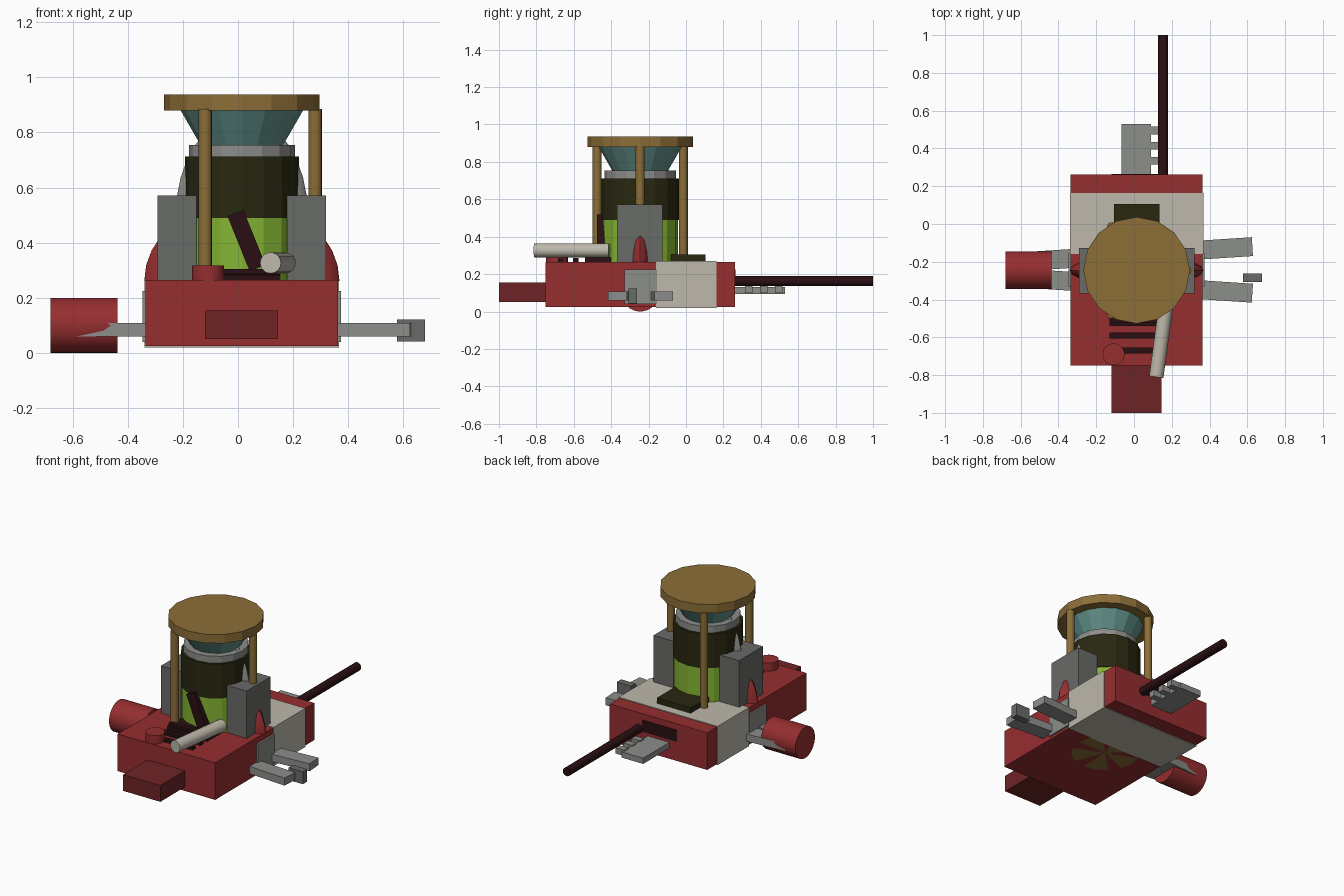
import bpy, bmesh, math
from mathutils import Vector, Matrix

cube = bpy.data.objects.get("Cube")
if cube:
    bpy.data.objects.remove(cube, do_unlink=True)


def material(name, hex_code):
    rgb = [int(hex_code[i:i + 2], 16) / 255 for i in (0, 2, 4)]
    lin = [c / 12.92 if c < 0.04 else ((c + 0.055) / 1.055) ** 2.4 for c in rgb]
    m = bpy.data.materials.new(name)
    m.use_nodes = True
    m.diffuse_color = (*lin, 1)
    m.node_tree.nodes["Principled BSDF"].inputs["Base Color"].default_value = (*lin, 1)
    return m


RED = material("red", "962E30")
DARK_RED = material("dark red", "6E2426")
WHITE = material("warm white", "BDB8AB")
GOLD = material("dull gold", "8C6E37")
TEAL = material("teal", "62918A")
DARK_GREY = material("dark grey", "696B67")
GREY = material("light grey", "8C8E8A")
GREEN = material("lime green", "84B534")
OLIVE = material("dark olive", "292811")
MAROON = material("dark maroon", "2A0F12")

CX, CY = 0.014, -0.245   # tower axis


def finish(name, bm, mat, smooth=False):
    me = bpy.data.meshes.new(name)
    bm.to_mesh(me)
    bm.free()
    me.materials.append(mat)
    ob = bpy.data.objects.new(name, me)
    bpy.context.collection.objects.link(ob)
    if smooth:
        bpy.ops.object.select_all(action='DESELECT')
        ob.select_set(True)
        bpy.context.view_layer.objects.active = ob
        bpy.ops.object.shade_smooth_by_angle(angle=math.radians(35))
    return ob


def box(name, x, y, z, mat, turn=None):
    """Box from (min, max) ranges, optionally turned about its centre."""
    bm = bmesh.new()
    bmesh.ops.create_cube(bm, size=1)
    bmesh.ops.scale(bm, vec=(x[1] - x[0], y[1] - y[0], z[1] - z[0]), verts=bm.verts)
    if turn:
        bmesh.ops.rotate(bm, matrix=Matrix.Rotation(math.radians(turn[0]), 3, turn[1]), verts=bm.verts)
    bmesh.ops.translate(bm, vec=(sum(x) / 2, sum(y) / 2, sum(z) / 2), verts=bm.verts)
    return finish(name, bm, mat)


def rod(name, a, b, r1, mat, r2=None, sides=16, smooth=True):
    """Cylinder or cone between two points."""
    a, b = Vector(a), Vector(b)
    bm = bmesh.new()
    bmesh.ops.create_cone(bm, cap_ends=True, segments=sides, radius1=r1,
                          radius2=r1 if r2 is None else r2, depth=(b - a).length)
    rot = (b - a).to_track_quat('Z', 'Y').to_matrix().to_4x4()
    bmesh.ops.transform(bm, matrix=Matrix.Translation((a + b) / 2) @ rot, verts=bm.verts)
    return finish(name, bm, mat, smooth)


def drum(name, z0, z1, r, mat, r2=None):
    return rod(name, (CX, CY, z0), (CX, CY, z1), r, mat, r2, smooth=False)


def dome(name, z, radii, mat):
    """Upper half of a flattened ball on the tower axis."""
    bm = bmesh.new()
    bmesh.ops.create_uvsphere(bm, u_segments=24, v_segments=16, radius=1)
    bmesh.ops.bisect_plane(bm, geom=bm.verts[:] + bm.edges[:] + bm.faces[:],
                           plane_co=(0, 0, 0), plane_no=(0, 0, 1), clear_inner=True)
    bmesh.ops.scale(bm, vec=radii, verts=bm.verts)
    bmesh.ops.translate(bm, vec=(CX, CY, z), verts=bm.verts)
    return finish(name, bm, mat, True)


# Hull
box("hull", (-0.335, 0.362), (-0.75, 0.262), (0.025, 0.265), RED)
box("hull_band", (-0.34, 0.367), (-0.16, 0.163), (0.02, 0.27), WHITE)
box("front_block", (-0.12, 0.145), (-1.0, -0.74), (0.05, 0.155), DARK_RED)
box("side_brackets", (-0.346, 0.374), (-0.33, -0.155), (0.04, 0.225), GREY)
box("rear_hatch", (-0.107, 0.135), (-0.08, 0.105), (0.265, 0.305), OLIVE)
box("rear_vent", (-0.12, 0.13), (0.255, 0.265), (0.15, 0.225), MAROON)

# Round plate under the hull, in alternating wedges
bm = bmesh.new()
bmesh.ops.create_circle(bm, cap_ends=True, cap_tris=True, segments=16, radius=0.2)
bmesh.ops.reverse_faces(bm, faces=bm.faces)
bmesh.ops.translate(bm, vec=(CX, CY, 0.0235), verts=bm.verts)
plate = finish("underside_plate", bm, GOLD)
plate.data.materials.append(RED)
for f in plate.data.polygons:
    f.material_index = 1 if f.index % 3 == 2 else 0

# Tower
drum("tower_base", 0.2, 0.49, 0.203, GREEN)
drum("tower_drum", 0.49, 0.712, 0.207, OLIVE)
drum("tower_ring", 0.712, 0.755, 0.192, GREY)
drum("tower_funnel", 0.755, 0.885, 0.15, TEAL, 0.225)
drum("tower_cap", 0.88, 0.937, 0.282, GOLD)
for i in range(3):
    a = math.radians(120 * i)
    x, y = CX + 0.266 * math.cos(a), CY + 0.266 * math.sin(a)
    rod(f"cap_post_{i + 1}", (x, y, 0.25), (x, y, 0.885), 0.024, GOLD)

# Tower flanks
for side, s in (("left", 1), ("right", -1)):
    xs = sorted((CX + s * 0.164, CX + s * 0.306))
    box(f"{side}_shoulder", xs, (-0.368, -0.126), (0.26, 0.571), DARK_GREY)
dome("red_dome", 0.262, (0.354, 0.08, 0.29), RED)
dome("grey_dome", 0.5, (0.24, 0.05, 0.36), GREY)

# Crossing side bars and their end pieces
for name, y, turn in (("rear_bar", -0.16, 3.75), ("front_bar", -0.326, -3.75)):
    box(name, (-0.6, 0.628), (y - 0.05, y + 0.05), (0.06, 0.108), GREY, (turn, 'Z'))
box("left_tip", (0.577, 0.678), (-0.307, -0.262), (0.042, 0.122), DARK_GREY)
rod("right_canister", (-0.68, CY, 0.1), (-0.437, CY, 0.1), 0.1, RED, sides=32)

# Front deck fittings
rod("deck_button", (-0.108, -0.69, 0.25), (-0.108, -0.69, 0.318), 0.058, RED, sides=24)
rod("deck_tube", (0.118, -0.81, 0.327), (0.172, -0.41, 0.327), 0.038, WHITE, sides=20)
for i, top in enumerate((0.283, 0.286, 0.305)):
    y = -0.67 + 0.08 * i
    box(f"deck_slat_{i + 1}", (-0.13, 0.155), (y - 0.015, y + 0.015), (0.255, top), MAROON)
box("deck_step", (-0.13, 0.155), (-0.54, -0.4), (0.255, 0.29), MAROON)
box("lever", (0.0, 0.062), (-0.475, -0.425), (0.3, 0.515), MAROON, (-22, 'Y'))

# Rear gun and its side slab
rod("barrel", (0.153, 0.2, 0.163), (0.153, 1.0, 0.163), 0.027, MAROON)
box("rear_slab", (-0.065, 0.09), (0.25, 0.53), (0.094, 0.131), GREY)
for i in range(3):
    y = 0.335 + 0.08 * i
    box(f"slab_nub_{i + 1}", (0.08, 0.145), (y - 0.02, y + 0.02), (0.1, 0.138), GREY)
